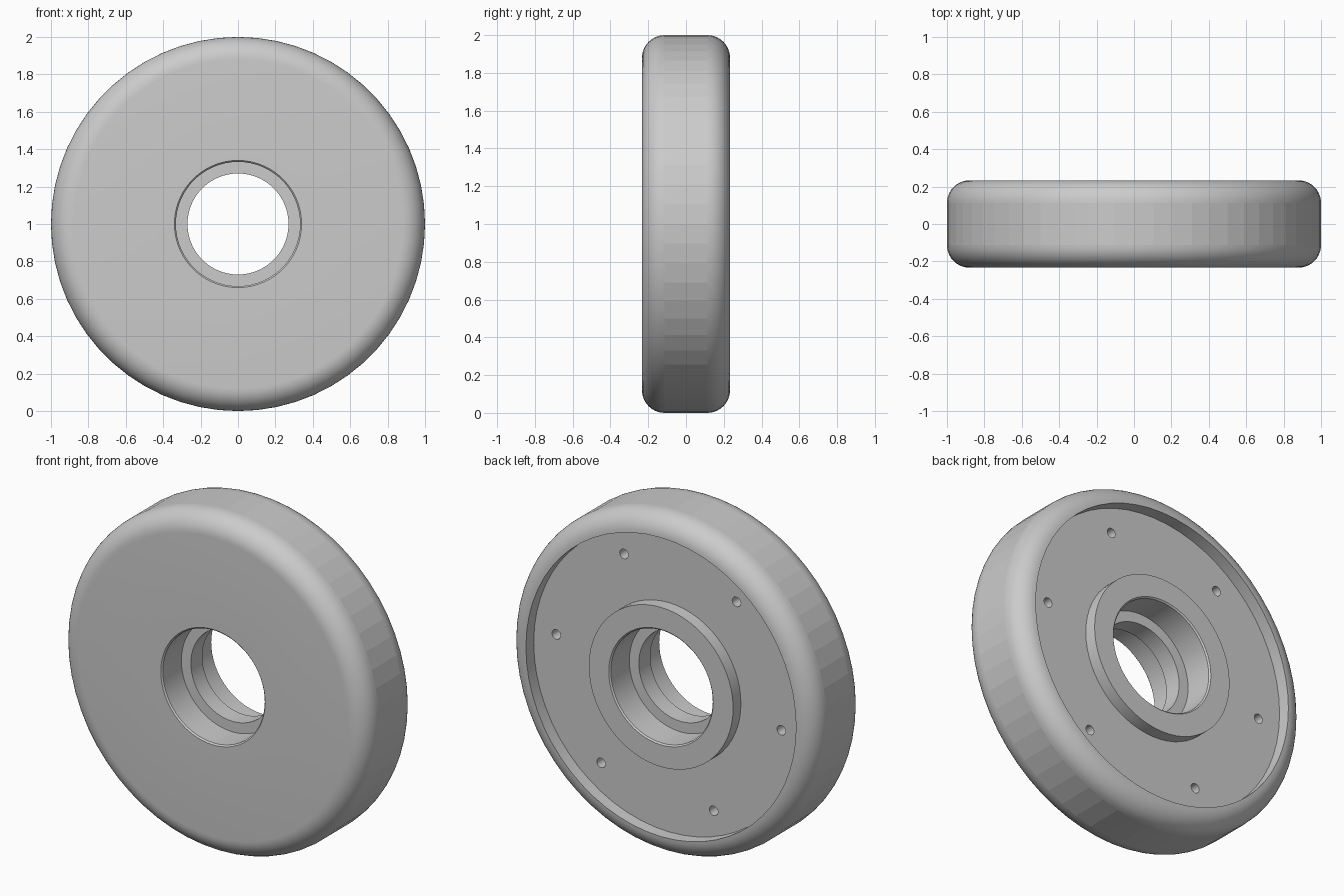
import bpy, bmesh
from math import sin, cos, pi, radians, hypot
from mathutils import Matrix, Vector

if "Cube" in bpy.data.objects:
    bpy.data.objects.remove(bpy.data.objects["Cube"], do_unlink=True)

SEGMENTS = 60
HALF = 0.233          # half of the wheel's thickness
FILLET = 0.12         # rounding of the outer corners
BORE, SEAT, CHAMFER = 0.27, 0.332, 0.008
SEAT_DEPTH = 0.18
RECESS, HUB, RECESS_DEPTH = 0.88, 0.47, 0.073
HOLE_RING, HOLE_R, HOLE_DEPTH = 0.738, 0.028, 0.1
AXIS = Vector((0, 1, 0))


def make_object(name, bm):
    bmesh.ops.recalc_face_normals(bm, faces=bm.faces)
    mesh = bpy.data.meshes.new(name)
    bm.to_mesh(mesh)
    bm.free()
    obj = bpy.data.objects.new(name, mesh)
    bpy.context.collection.objects.link(obj)
    return obj


def lathe(name, profile):
    """Revolve a closed (radius, y) profile about the y axis."""
    bm = bmesh.new()
    ring = [bm.verts.new((r, y, 0)) for r, y in profile]
    edges = [bm.edges.new((ring[i - 1], ring[i])) for i in range(len(ring))]
    bmesh.ops.spin(bm, geom=ring + edges, cent=(0, 0, 0), axis=AXIS,
                   angle=2 * pi, steps=SEGMENTS, use_merge=True)
    bmesh.ops.remove_doubles(bm, verts=bm.verts, dist=1e-5)
    return make_object(name, bm)


def fillet(side, steps=10):
    """Rounded outer corner, from the flat face out to the rim."""
    return [(1 - FILLET + FILLET * sin(i * pi / 2 / steps),
             side * (HALF - FILLET + FILLET * cos(i * pi / 2 / steps)))
            for i in range(steps + 1)]


def bearing_seat(side):
    """Bore step, from the inner flange out to the chamfered mouth."""
    ledge = side * (HALF - SEAT_DEPTH)
    return [(BORE, ledge), (SEAT, ledge),
            (SEAT, side * (HALF - CHAMFER)), (SEAT + CHAMFER, side * HALF)]


# Wheel body: front seat, front face, rounded rim, back recess, hub, back seat
floor = HALF - RECESS_DEPTH
profile = bearing_seat(-1) + fillet(-1) + fillet(1)[::-1]
profile += [(RECESS, floor), (HUB, floor), (HUB, HALF)] + bearing_seat(1)[::-1]
wheel = lathe("wheel_body", profile)

# Six blind bolt holes in the floor of the recess
bm = bmesh.new()
for i in range(6):
    a = radians(6.7 + 60 * i)
    place = Matrix.Translation((HOLE_RING * cos(a), floor, HOLE_RING * sin(a)))
    bmesh.ops.create_cone(bm, cap_ends=True, segments=24, radius1=HOLE_R,
                          radius2=HOLE_R, depth=2 * HOLE_DEPTH,
                          matrix=place @ Matrix.Rotation(pi / 2, 4, 'X'))
cutter = make_object("bolt_hole_cutter", bm)
cutter.hide_render = True

bpy.context.view_layer.objects.active = wheel
wheel.select_set(True)
cut = wheel.modifiers.new("bolt_holes", 'BOOLEAN')
cut.operation = 'DIFFERENCE'
cut.solver = 'EXACT'
cut.object = cutter
bpy.ops.object.modifier_apply(modifier=cut.name)
bpy.data.objects.remove(cutter, do_unlink=True)

# Smooth fillets and bores; the straight rim stays faceted
bpy.ops.object.shade_smooth_by_angle(angle=radians(30))
for p in wheel.data.polygons:
    if hypot(p.center.x, p.center.z) > 0.95 and abs(p.center.y) < 0.02:
        p.use_smooth = False

# Plain grey
grey = bpy.data.materials.new("light_grey")
grey.use_nodes = True
colour = (0.6, 0.6, 0.6, 1)
grey.diffuse_color = colour
grey.node_tree.nodes["Principled BSDF"].inputs["Base Color"].default_value = colour
wheel.data.materials.clear()
wheel.data.materials.append(grey)

wheel.location.z = 1
